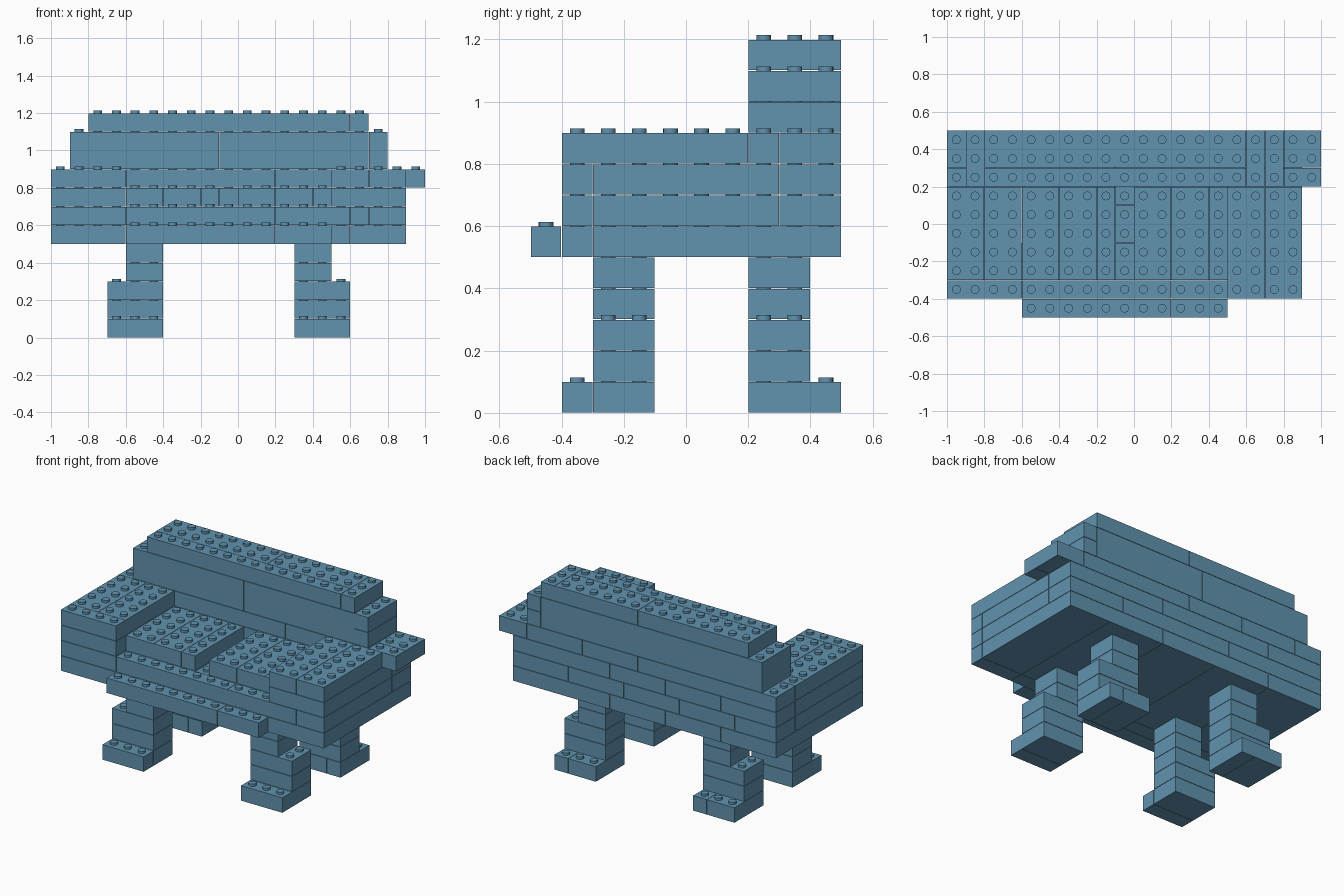
import bpy, bmesh
from mathutils import Matrix, Vector

if "Cube" in bpy.data.objects:
    bpy.data.objects.remove(bpy.data.objects["Cube"], do_unlink=True)

UNIT = 0.1            # stud pitch and brick height
GAP = 0.0012          # clearance on each brick side
STUD_RADIUS = 0.0235
STUD_HEIGHT = 0.015

blue = bpy.data.materials.new("steel blue plastic")
blue.use_nodes = True
colour = (0.12, 0.29, 0.43, 1)
blue.diffuse_color = colour
blue.node_tree.nodes["Principled BSDF"].inputs["Base Color"].default_value = colour


def add_brick(bm, x_start, x_end, y_start, y_end, level, height=1):
    """One studded brick, measured in stud units."""
    size = Vector((x_end - x_start, y_end - y_start, height)) * UNIT
    centre = Vector(((x_start + x_end) / 2, (y_start + y_end) / 2, level + height / 2)) * UNIT
    trimmed = size - Vector((GAP, GAP, GAP)) * 2
    bmesh.ops.create_cube(bm, size=1, matrix=Matrix.Translation(centre) @ Matrix.Diagonal(trimmed).to_4x4())
    top = (level + height) * UNIT - GAP
    for column in range(x_start, x_end):
        for row in range(y_start, y_end):
            spot = Vector(((column + 0.5) * UNIT, (row + 0.5) * UNIT, top + STUD_HEIGHT / 2))
            bmesh.ops.create_cone(bm, cap_ends=True, segments=16, radius1=STUD_RADIUS, radius2=STUD_RADIUS,
                                  depth=STUD_HEIGHT, matrix=Matrix.Translation(spot))


def add_course(bm, level, y_start, y_end, cuts, height=1):
    """A row of bricks along x, divided at the cuts."""
    for left, right in zip(cuts, cuts[1:]):
        add_brick(bm, left, right, y_start, y_end, level, height)


def build(name, courses):
    bm = bmesh.new()
    for course in courses:
        add_course(bm, *course)
    mesh = bpy.data.meshes.new(name)
    bm.to_mesh(mesh)
    bm.free()
    mesh.materials.append(blue)
    part = bpy.data.objects.new(name, mesh)
    bpy.context.collection.objects.link(part)
    bpy.ops.object.select_all(action="DESELECT")
    part.select_set(True)
    bpy.context.view_layer.objects.active = part
    bpy.ops.object.shade_smooth_by_angle()


# Legs: wide stepped foot, outer ledge and narrow upper post
for side, foot, post in (("right", (-7, -4), (-6, -4)), ("left", (3, 6), (3, 5))):
    for end, back in (("front", -3), ("rear", 2)):
        if end == "front":
            base = [(0, back - 1, back, foot), (0, back, back + 2, foot)]
        else:
            base = [(0, back, back + 3, (foot[0], foot[0] + 2, foot[1]))]
        shaft = [(level, back, back + 2, foot if level < 3 else post) for level in range(1, 5)]
        build(f"{end}_{side}_leg", base + shaft)

# Sofa base, with the front ledge
build("base_layer", [
    (5, -4, -3, (-10, -6, -2, 2, 6, 9)),
    (5, -3, 5, (-10, -6, -2, 2, 6, 9)),
])
build("front_ledge", [(5, -5, -4, (-6, 2, 5))])
build("seat_support", [
    (6, -4, -3, (-10, -6, 2, 6, 7, 9)),
    (6, -3, 3, (-10, -6, -1)),
    (6, -3, -1, (-1, 0)), (6, -1, 1, (-1, 0)), (6, 1, 3, (-1, 0)),
    (6, -3, 3, (0, 5, 9)),
    (6, 3, 5, (-10, -7, -3, 1, 5, 9)),
])

# Two seat cushions with an open slot between them
build("right_seat_cushion", [(7, -3, 2, (-6, -4, -2, -1))])
build("left_seat_cushion", [(7, -3, 2, (0, 2, 4, 5))])

# Armrests
build("right_armrest", [
    (7, -4, -3, (-10, -6)), (7, -3, 3, (-10, -6)),
    (8, -4, -3, (-10, -6)), (8, -3, 2, (-10, -8, -6)),
])
build("left_armrest", [
    (7, -4, -3, (5, 9)), (7, -3, 3, (5, 9)),
    (8, -4, 2, (5, 7, 9)),
])

# Backrest, stepping inwards towards the top
build("backrest_lower", [
    (7, 2, 3, (-6, -1, 5)),
    (7, 3, 5, (-10, -6, -2, 2, 6, 9)),
    (8, 2, 3, (-10, -6, 2, 8, 10)),
    (8, 3, 5, (-10, -8, -4, 0, 4, 8, 10)),
])
build("backrest_middle", [
    (9, 2, 5, (-9, -1, 7), 2),
    (9, 2, 5, (7, 8)), (10, 2, 5, (7, 8)),
])
build("backrest_top", [
    (11, 2, 3, (-8, 6)),
    (11, 3, 5, (-8, 0, 6)),
    (11, 2, 5, (6, 7)),
])
